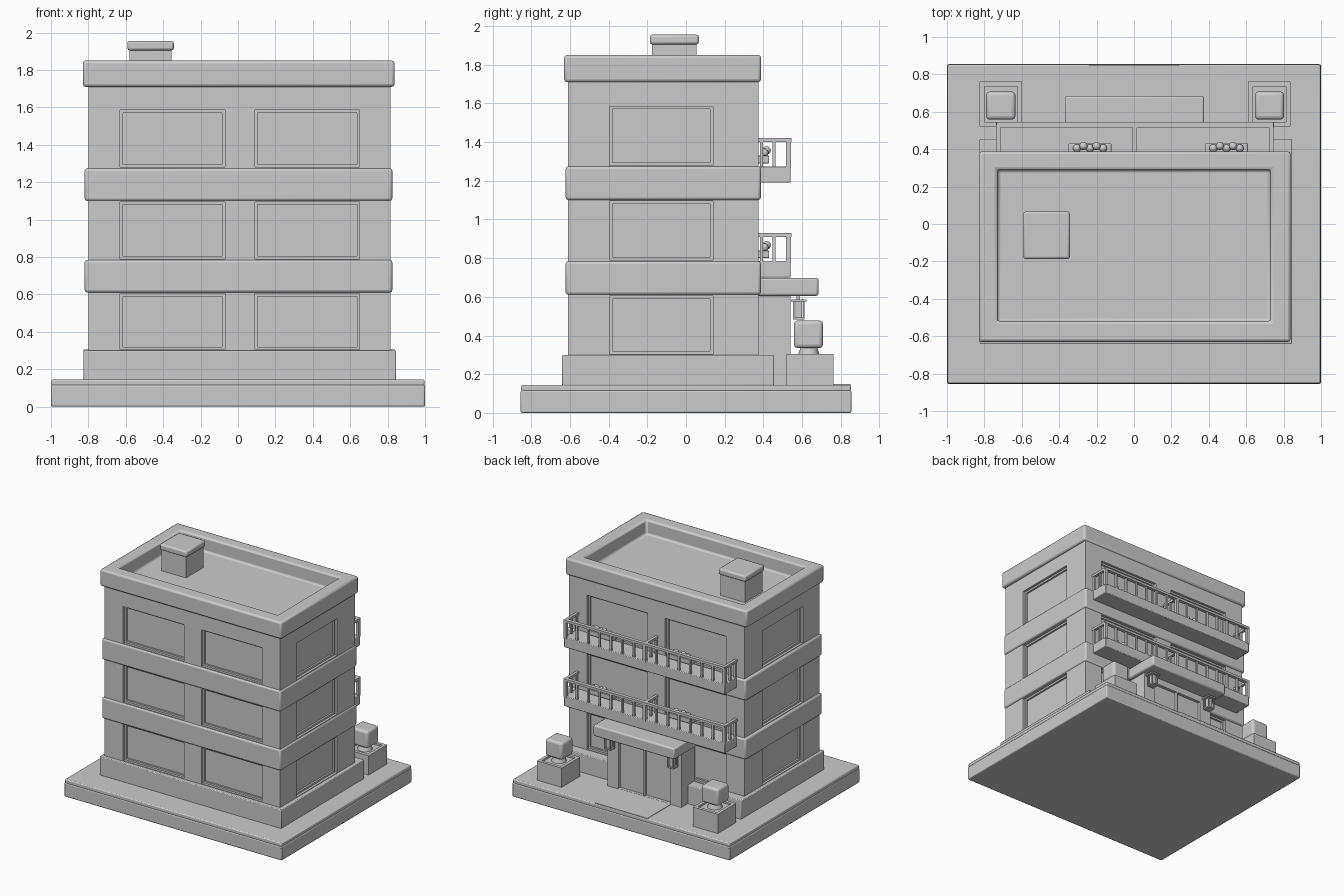
import bpy, bmesh, math
from mathutils import Matrix, Vector

old = bpy.data.objects.get("Cube")
if old:
    bpy.data.objects.remove(old, do_unlink=True)

mat = bpy.data.materials.new("plain_grey")
mat.use_nodes = True
GREY = (0.6, 0.6, 0.6, 1)
mat.diffuse_color = GREY
mat.node_tree.nodes["Principled BSDF"].inputs["Base Color"].default_value = GREY
parts = []


def finish(name, bm, bevel=0.0, segments=2):
    """Turn a bmesh into a scene object with optional rounded edges."""
    me = bpy.data.meshes.new(name)
    bm.to_mesh(me)
    bm.free()
    me.materials.append(mat)
    ob = bpy.data.objects.new(name, me)
    bpy.context.scene.collection.objects.link(ob)
    if bevel:
        mod = ob.modifiers.new("rounding", 'BEVEL')
        mod.width, mod.segments = bevel, segments
    parts.append(ob)
    return ob


def add_box(bm, x, y, z):
    """Add a box given as (low, high) ranges."""
    size = Vector((x[1] - x[0], y[1] - y[0], z[1] - z[0]))
    mid = Vector((sum(x), sum(y), sum(z))) / 2
    bmesh.ops.create_cube(bm, size=1, matrix=Matrix.Translation(mid) @ Matrix.Diagonal(size.to_4d()))


def box(name, x, y, z, bevel=0.0, segments=2):
    bm = bmesh.new()
    add_box(bm, x, y, z)
    return finish(name, bm, bevel, segments)


def cut(ob, ranges):
    """Subtract a set of separate boxes from an object."""
    bm = bmesh.new()
    for r in ranges:
        add_box(bm, *r)
    cutter = finish("cutter", bm)
    parts.remove(cutter)
    mod = ob.modifiers.new("openings", 'BOOLEAN')
    mod.operation, mod.solver, mod.object = 'DIFFERENCE', 'EXACT', cutter
    bpy.context.view_layer.objects.active = ob
    bpy.ops.object.modifier_apply(modifier=mod.name)
    bpy.data.objects.remove(cutter, do_unlink=True)


# Ground slab and entrance path
box("ground_slab", (-1, 1), (-.855, .855), (0, .116), .008)
box("paving_layer", (-.997, .997), (-.852, .852), (.11, .145), .008)
box("entrance_path", (-.24, .24), (.45, .85), (.14, .149))

# Building walls
X, Y = (-.80, .815), (-.61, .375)
box("plinth", (-.825, .845), (-.64, .455), (.14, .30), .006)
walls = box("walls", X, Y, (.28, 1.73))

# Framed window recesses on all four sides
spans_x = [(-.63, -.07), (.09, .65)]
span_y = (-.395, .14)
levels = [(.305, .605), (.79, 1.095), (1.28, 1.585)]
for inset, depth in ((0, .02), (.015, .035)):
    shrink = lambda r: (r[0] + inset, r[1] - inset)
    openings = []
    for level in levels:
        z = shrink(level)
        for s in spans_x:
            openings.append((shrink(s), (Y[0] - .1, Y[0] + depth), z))
            openings.append((shrink(s), (Y[1] - depth, Y[1] + .1), z))
        openings.append(((X[0] - .1, X[0] + depth), shrink(span_y), z))
        openings.append(((X[1] - depth, X[1] + .1), shrink(span_y), z))
    cut(walls, openings)

# Roof parapet around a sunken deck
parapet = box("roof_parapet", (-.83, .838), (-.63, .388), (1.71, 1.85))
cut(parapet, [((-.73, .73), (-.52, .29), (1.73, 2))])
mod = parapet.modifiers.new("rounding", 'BEVEL')
mod.width, mod.segments = .015, 2

# Rooftop vent
box("vent_body", (-.58, -.355), (-.175, .055), (1.72, 1.91))
box("vent_cap", (-.592, -.343), (-.187, .067), (1.905, 1.955), .012)


def railing(z):
    """Handrail, end returns, centre divider and balusters above a slab."""
    bm = bmesh.new()
    top = (z + .125, z + .145)
    add_box(bm, (-.735, .745), (.515, .545), top)
    for x in (-.725, .005, .735):
        add_box(bm, (x - .012, x + .012), (.37, .53), top)
        for y in (.39, .455):
            add_box(bm, (x - .008, x + .008), (y - .008, y + .008), (z - .01, top[0] + .005))
    count = 15
    for i in range(count):
        x = -.725 + 1.46 * i / (count - 1)
        r = .013 if i in (0, count // 2, count - 1) else .008
        add_box(bm, (x - r, x + r), (.53 - r, .53 + r), (z - .01, top[0] + .005))
    return bm


# Floor bands, balconies and window boxes
for floor, z in (("first", .785), ("second", 1.275)):
    box(floor + "_floor_band", (-.82, .825), (-.622, .387), (z - .175, z), .014)
    box(floor + "_balcony_slab", (-.735, .745), (.36, .54), (z - .085, z), .005)
    finish(floor + "_balcony_railing", railing(z))
    for side, x in (("right", -.235), ("left", .495)):
        box(f"{floor}_{side}_window_box", (x - .115, x + .115), (.365, .43), (z + .015, z + .055), .004)
        bm = bmesh.new()
        for i in range(5):
            spot = Vector((x + (i - 2) * .035, .405 + .012 * (i % 2), z + .07 + .012 * (i % 2)))
            bmesh.ops.create_icosphere(bm, subdivisions=2, radius=.022, matrix=Matrix.Translation(spot))
        finish(f"{floor}_{side}_flowers", bm)

# Entrance porch with a recessed double door and canopy
porch = box("entrance_porch", (-.335, .345), (.36, .54), (.14, .62))
cut(porch, [((-.23, .001), (.515, .6), (.15, .55)), ((.011, .242), (.515, .6), (.15, .55))])
box("entrance_canopy", (-.37, .375), (.37, .685), (.605, .698), .012)

# Porch lanterns
for side, x in (("right", -.285), ("left", .295)):
    bm = bmesh.new()
    add_box(bm, (x - .04, x + .04), (.543, .622), (.575, .587))
    add_box(bm, (x - .03, x + .03), (.553, .612), (.483, .493))
    add_box(bm, (x - .018, x + .018), (.565, .60), (.485, .58))
    add_box(bm, (x - .01, x + .01), (.57, .59), (.58, .61))
    for dx in (-.026, .026):
        for y in (.557, .609):
            add_box(bm, (x + dx - .004, x + dx + .004), (y - .004, y + .004), (.485, .58))
    finish(side + "_lantern", bm)

# Planters with clipped shrubs
for side, x in (("right", -.712), ("left", .724)):
    tub = box(side + "_planter", (x - .114, x + .114), (.52, .762), (.14, .305))
    cut(tub, [((x - .088, x + .088), (.546, .736), (.29, .4))])
    bm = bmesh.new()
    bmesh.ops.create_cone(bm, cap_ends=True, segments=12, radius1=.06, radius2=.04, depth=.06,
                          matrix=Matrix.Translation((x, .635, .315)))
    finish(side + "_shrub_stem", bm)
    box(side + "_shrub", (x - .078, x + .078), (.558, .708), (.335, .478), .02, 3)

# Smooth shading with crisp edges
bpy.ops.object.select_all(action='DESELECT')
for ob in parts:
    ob.select_set(True)
bpy.context.view_layer.objects.active = parts[0]
bpy.ops.object.shade_smooth_by_angle(angle=math.radians(35))
